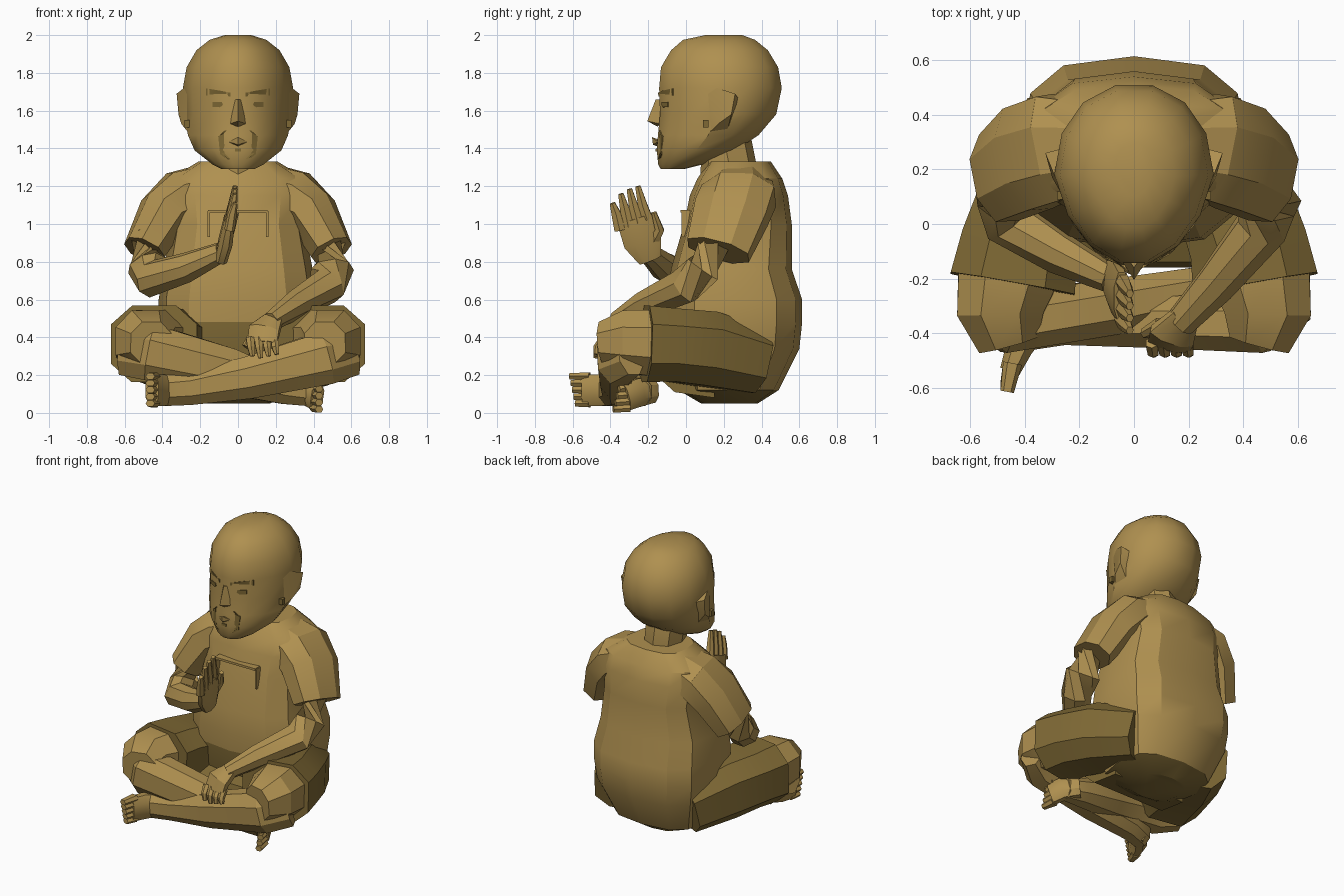
import bpy, bmesh, math
from mathutils import Vector


def material(name, col):
    m = bpy.data.materials.new(name)
    m.diffuse_color = (*col, 1)
    return m


bronze = material("warm bronze", (0.43, 0.28, 0.08))
olive = material("dark olive bronze", (0.21, 0.14, 0.035))


def finish(name, bm, angle=30, mat=bronze):
    bmesh.ops.recalc_face_normals(bm, faces=bm.faces)
    me = bpy.data.meshes.new(name)
    bm.to_mesh(me)
    bm.free()
    me.materials.append(mat)
    ob = bpy.data.objects.new(name, me)
    bpy.context.collection.objects.link(ob)
    bpy.ops.object.select_all(action='DESELECT')
    ob.select_set(True)
    bpy.context.view_layer.objects.active = ob
    bpy.ops.object.shade_smooth_by_angle(angle=math.radians(angle))
    return ob


def skin(name, rings, angle=30, mat=bronze):
    """Bridge a list of equal point rings and cap both ends."""
    bm = bmesh.new()
    vs = [[bm.verts.new(p) for p in r] for r in rings]
    n = len(vs[0])
    for a, b in zip(vs, vs[1:]):
        for i in range(n):
            bm.faces.new((a[i], a[(i + 1) % n], b[(i + 1) % n], b[i]))
    bm.faces.new(vs[0])
    bm.faces.new(vs[-1])
    return finish(name, bm, angle, mat)


def sup(t, e):
    c, s = math.cos(t), math.sin(t)
    return (math.copysign(abs(c) ** e, c), math.copysign(abs(s) ** e, s))


def stack(name, levels, n=12, e=0.8, angle=30, taper=0.0):
    """Horizontal rings: z, front y, back y, half width; taper narrows the front."""
    rings = []
    for z, f, b, h in levels:
        ring = []
        for i in range(n):
            c, s = sup(2 * math.pi * i / n, e)
            ring.append((h * c * (1 + taper * min(s, 0)), (f + b) / 2 + (b - f) / 2 * s, z))
        rings.append(ring)
    return skin(name, rings, angle)


def limb(name, pts, hint, n=8, e=0.9, mat=bronze):
    """Tube through (point, radius along hint, radius across)."""
    ps = [Vector(p[0]) for p in pts]
    rings = []
    for k, (p, (_, a, b)) in enumerate(zip(ps, pts)):
        t = Vector()
        if k:
            t += (p - ps[k - 1]).normalized()
        if k < len(ps) - 1:
            t += (ps[k + 1] - p).normalized()
        t.normalize()
        h = Vector(hint)
        w = (h - t * h.dot(t)).normalized()
        v = t.cross(w)
        ring = []
        for i in range(n):
            c, s = sup(2 * math.pi * (i + 0.5) / n, e)
            ring.append(p + w * a * c + v * b * s)
        rings.append(ring)
    return skin(name, rings, 30, mat)


def solid(name, pts, mat=bronze):
    """Convex faceted piece."""
    bm = bmesh.new()
    for p in pts:
        bm.verts.new(p)
    bmesh.ops.convex_hull(bm, input=bm.verts)
    return finish(name, bm, 20, mat)


def block(name, x0, x1, y0, y1, z0, z1):
    return solid(name, [(x, y, z) for x in (x0, x1) for y in (y0, y1) for z in (z0, z1)])


# Torso: shirt above, shorts on the low front and underside
torso = stack("torso", [(0.05, 0.08, 0.38, 0.17), (0.12, -0.04, 0.49, 0.32), (0.34, -0.08, 0.60, 0.40),
                        (0.48, -0.09, 0.615, 0.42), (0.60, -0.09, 0.615, 0.42), (0.76, -0.08, 0.56, 0.395),
                        (1.0, -0.01, 0.56, 0.35), (1.15, 0.02, 0.54, 0.37), (1.24, 0.06, 0.51, 0.36),
                        (1.33, 0.12, 0.45, 0.21)], 12, 0.7)
torso.data.materials.append(olive)
for p in torso.data.polygons:
    if (p.center.z < 0.45 and p.normal.y < -0.25) or p.normal.z < -0.5:
        p.material_index = 1
stack("neck", [(1.18, 0.07, 0.35, 0.12), (1.33, 0.08, 0.37, 0.125), (1.48, 0.05, 0.34, 0.13)], 8, 0.9)
# Raised chest pocket rim
block("pocket_top", -0.16, 0.155, -0.03, 0.06, 1.06, 1.075)
for s in (-1, 1):
    block("pocket_side", s * 0.155 - 0.006, s * 0.155 + 0.006, -0.025, 0.06, 0.93, 1.07)

# Head with a creased jaw and a narrowing face
head = stack("head", [(1.29, -0.135, -0.01, 0.085), (1.315, -0.15, 0.09, 0.135), (1.39, -0.16, 0.27, 0.23),
                      (1.47, -0.155, 0.39, 0.265), (1.58, -0.145, 0.485, 0.285), (1.72, -0.15, 0.515, 0.292),
                      (1.83, -0.14, 0.495, 0.272), (1.92, -0.085, 0.44, 0.22), (1.975, -0.02, 0.37, 0.15),
                      (2.0, 0.1, 0.30, 0.07)], 14, 0.95, 32, 0.18)
bpy.context.view_layer.update()


def plate(name, pts, lift=0.006):
    """Thin dark plate laid on the face, outlined by (x, z) points."""
    out = []
    for x, z in pts:
        hit, loc, nor, _ = head.ray_cast((x, -1, z), (0, 1, 0))
        y = loc.y if hit else -0.1
        out += [(x, y - lift, z), (x, y + 0.001, z)]
    return solid(name, out, olive)


solid("nose", [(0, -0.16, 1.66), (-0.045, -0.135, 1.53), (0.045, -0.135, 1.53), (0, -0.205, 1.545),
               (0, -0.15, 1.515), (-0.02, -0.13, 1.66), (0.02, -0.13, 1.66)])
solid("lips", [(-0.05, -0.15, 1.435), (0.05, -0.15, 1.435), (0, -0.18, 1.46), (0, -0.175, 1.42),
               (0, -0.15, 1.41), (0, -0.1, 1.43)])
plate("moustache_top", [(-0.1, 1.465), (0.1, 1.465), (-0.07, 1.495), (0.07, 1.495)])
plate("chin_beard", [(-0.085, 1.375), (0.085, 1.375), (-0.055, 1.345), (0.055, 1.345)])
plate("under_lip", [(-0.017, 1.40), (0.017, 1.40), (-0.017, 1.385), (0.017, 1.385)])
for s in (-1, 1):
    solid("ear", [(s * 0.26, 0.10, 1.74), (s * 0.26, 0.12, 1.48), (s * 0.325, 0.26, 1.69), (s * 0.315, 0.24, 1.58),
                  (s * 0.25, 0.28, 1.66), (s * 0.25, 0.22, 1.5), (s * 0.30, 0.17, 1.53)])
    solid("sideburn", [(s * x, y, z) for x in (0.23, 0.283) for y in (0.09, 0.12) for z in (1.51, 1.55)], olive)
    plate("brow", [(s * 0.04, 1.675), (s * 0.04, 1.695), (s * 0.17, 1.68), (s * 0.17, 1.718), (s * 0.09, 1.705)])
    plate("eye", [(s * 0.08, 1.63), (s * 0.095, 1.618), (s * 0.135, 1.62), (s * 0.085, 1.647), (s * 0.135, 1.647)])
    plate("beard_side", [(s * 0.075, 1.48), (s * 0.105, 1.465), (s * 0.07, 1.35), (s * 0.095, 1.37)])

# Sleeves, thighs in wide shorts, and knees
for s, side in ((-1, "left"), (1, "right")):
    limb(side + "_sleeve", [((s * 0.14, 0.29, 1.21), 0.17, 0.12), ((s * 0.29, 0.28, 1.15), 0.21, 0.15),
                            ((s * 0.39, 0.24, 1.06), 0.21, 0.14), ((s * 0.495, 0.17, 0.86), 0.18, 0.115)],
         (0, 1, 0.1))
    limb(side + "_thigh", [((s * 0.23, 0.36, 0.27), 0.18, 0.20), ((s * 0.36, 0.10, 0.34), 0.21, 0.22),
                           ((s * 0.42, -0.08, 0.36), 0.205, 0.23), ((s * 0.445, -0.22, 0.365), 0.215, 0.245)],
         (0, 0, 1), 8, 0.75, olive)
    limb(side + "_knee", [((s * 0.46, -0.18, 0.37), 0.19, 0.20), ((s * 0.49, -0.33, 0.38), 0.175, 0.17),
                          ((s * 0.46, -0.44, 0.37), 0.12, 0.12)], (0, 0, 1))

# Shorts between the thighs
solid("crotch", [(x, y, z) for x in (-0.28, 0.28) for y, z in
                 ((-0.16, 0.20), (-0.14, 0.28), (0.15, 0.08), (0.15, 0.4), (-0.06, 0.11))], olive)

# Crossed shins: one rests in front of the other
limb("front_shin", [((0.60, -0.29, 0.33), 0.14, 0.08), ((0.46, -0.36, 0.29), 0.15, 0.12),
                    ((0.05, -0.36, 0.185), 0.12, 0.10), ((-0.26, -0.36, 0.13), 0.095, 0.09),
                    ((-0.40, -0.40, 0.12), 0.09, 0.07)], (0, 0, 1))
limb("rear_shin", [((-0.60, -0.29, 0.34), 0.15, 0.08), ((-0.46, -0.36, 0.32), 0.16, 0.12),
                   ((-0.05, -0.30, 0.22), 0.13, 0.11), ((0.25, -0.24, 0.13), 0.09, 0.09),
                   ((0.38, -0.24, 0.11), 0.08, 0.06)], (0, 0, 1))
limb("front_foot", [((-0.34, -0.35, 0.12), 0.08, 0.05), ((-0.42, -0.45, 0.12), 0.09, 0.055),
                    ((-0.455, -0.54, 0.12), 0.088, 0.04)], (0, 0, 1))
limb("rear_foot", [((0.30, -0.18, 0.12), 0.07, 0.05), ((0.38, -0.25, 0.11), 0.08, 0.05),
                   ((0.42, -0.32, 0.085), 0.078, 0.04)], (0, 0, 1))
for i in range(5):
    z = 0.05 + i * 0.036
    limb("front_toe", [((-0.445, -0.51, z), 0.023, 0.035), ((-0.465, -0.615 + 0.008 * (4 - i), z), 0.019, 0.025)],
         (0, 0, 1), 6)
    limb("rear_toe", [((0.41, -0.30, z - 0.025), 0.023, 0.035), ((0.43, -0.385 + 0.01 * i, z - 0.031), 0.019, 0.022)],
         (0, 0, 1), 6)

# Resting arm
limb("resting_arm", [((0.48, 0.16, 0.92), 0.12, 0.095), ((0.50, 0.09, 0.76), 0.115, 0.09),
                     ((0.47, -0.01, 0.67), 0.10, 0.095), ((0.30, -0.22, 0.57), 0.075, 0.075),
                     ((0.17, -0.36, 0.48), 0.05, 0.06)], (0, 0.6, 0.8))
limb("resting_hand", [((0.19, -0.34, 0.50), 0.055, 0.04), ((0.14, -0.41, 0.44), 0.09, 0.04),
                      ((0.13, -0.44, 0.37), 0.085, 0.03)], (1, -0.2, 0))
for i in range(4):
    x = 0.065 + i * 0.043
    limb("resting_finger", [((x, -0.435, 0.39), 0.025, 0.025), ((x + 0.005, -0.47, 0.345), 0.022, 0.022),
                            ((x + 0.012, -0.475, 0.29 + 0.01 * abs(i - 1)), 0.014, 0.014)], (1, 0, 0), 6)
limb("resting_thumb", [((0.10, -0.37, 0.44), 0.03, 0.03), ((0.04, -0.40, 0.35), 0.02, 0.02)], (0, 1, 0), 6)

# Raised arm with upright palm
limb("raised_arm", [((-0.48, 0.16, 0.92), 0.12, 0.095), ((-0.48, 0.09, 0.78), 0.115, 0.09),
                    ((-0.455, 0.01, 0.71), 0.10, 0.10), ((-0.27, -0.11, 0.77), 0.08, 0.075),
                    ((-0.09, -0.20, 0.85), 0.055, 0.05)], (0, 0.5, 0.85))
limb("raised_hand", [((-0.09, -0.19, 0.81), 0.065, 0.035), ((-0.065, -0.23, 0.91), 0.11, 0.04),
                     ((-0.045, -0.27, 1.03), 0.105, 0.03)], (0, 1, 0.3))
for y, ty, tz in ((-0.205, -0.255, 1.20), (-0.255, -0.30, 1.185), (-0.305, -0.345, 1.16), (-0.35, -0.39, 1.11)):
    limb("raised_finger", [((-0.045, y, 1.0 + (y + 0.27) * 0.4), 0.033, 0.028),
                           ((-0.03, (y + ty) / 2, 1.10 + (tz - 1.2) * 0.5), 0.028, 0.024),
                           ((-0.015, ty, tz), 0.016, 0.014)], (0, 1, 0), 6)
limb("raised_thumb", [((-0.07, -0.18, 0.90), 0.035, 0.03), ((-0.04, -0.14, 0.97), 0.027, 0.024),
                      ((-0.01, -0.17, 1.06), 0.015, 0.015)], (0, 1, 0), 6)
